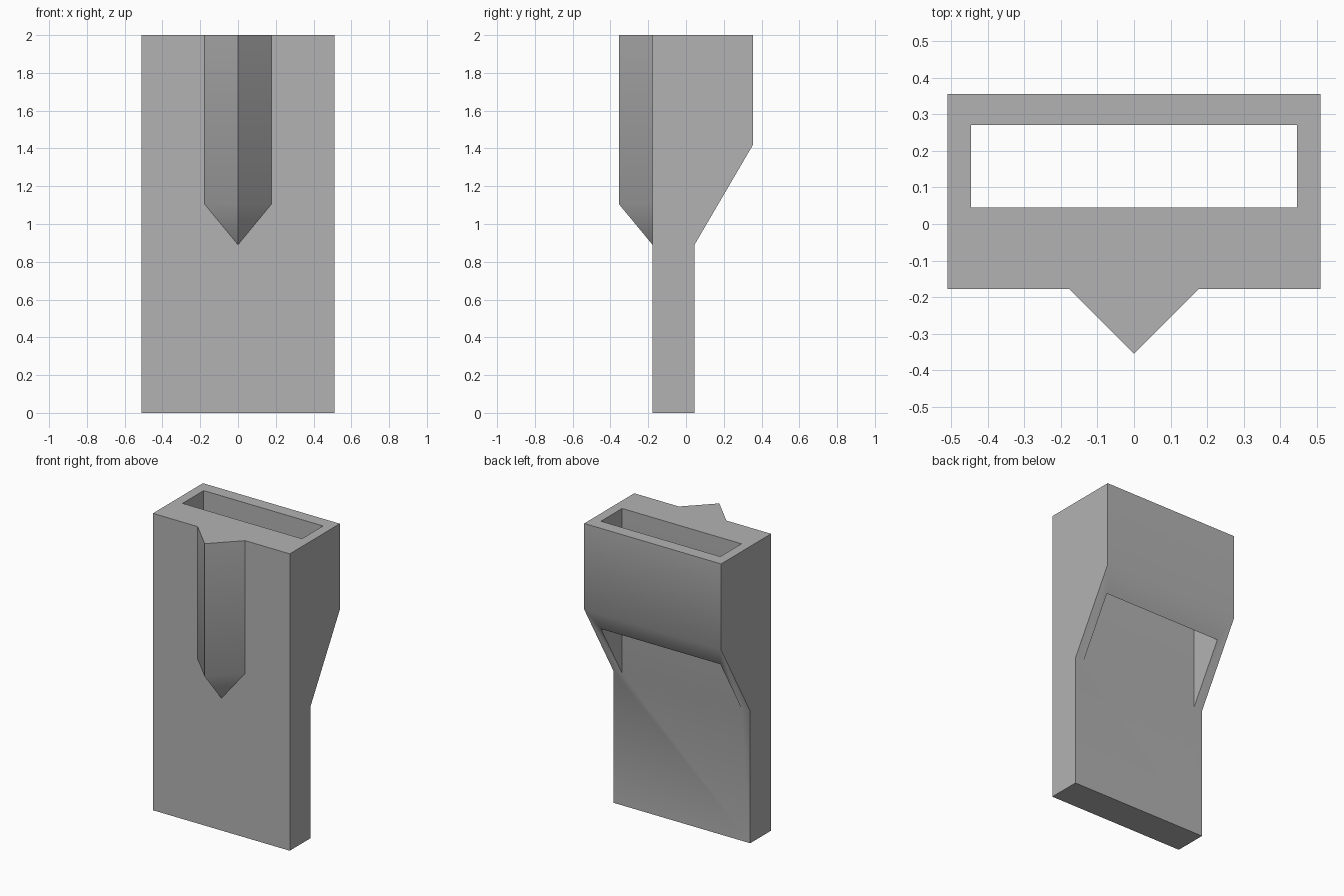
import bpy
import bmesh
import math

HALF_W, FRONT, STEP, BACK = 0.51, -0.177, 0.045, 0.355
TOP, SLOPE_LOW, SLOPE_HIGH = 2.0, 0.89, 1.42

cube = bpy.data.objects.get("Cube")
if cube:
    bpy.data.objects.remove(cube, do_unlink=True)

grey = bpy.data.materials.new("plain grey")
grey.use_nodes = True
colour = (0.45, 0.45, 0.45, 1)
grey.diffuse_color = colour
grey.node_tree.nodes["Principled BSDF"].inputs["Base Color"].default_value = colour


def add_object(name, bm):
    bmesh.ops.recalc_face_normals(bm, faces=bm.faces)
    mesh = bpy.data.meshes.new(name)
    bm.to_mesh(mesh)
    bm.free()
    mesh.materials.append(grey)
    obj = bpy.data.objects.new(name, mesh)
    bpy.context.collection.objects.link(obj)
    return obj


def extrude_profile(name, profile, half_width):
    """Side profile of (y, z) points extruded across x."""
    bm = bmesh.new()
    face = bm.faces.new([bm.verts.new((-half_width, y, z)) for y, z in profile])
    new = bmesh.ops.extrude_face_region(bm, geom=[face])["geom"]
    verts = [v for v in new if isinstance(v, bmesh.types.BMVert)]
    bmesh.ops.translate(bm, verts=verts, vec=(2 * half_width, 0, 0))
    return add_object(name, bm)


def smooth(obj):
    bpy.ops.object.select_all(action="DESELECT")
    bpy.context.view_layer.objects.active = obj
    obj.select_set(True)
    bpy.ops.object.shade_smooth_by_angle(angle=math.radians(40))


# Back plate with the thick sloped socket at its top
body = extrude_profile("socket_body", [
    (FRONT, 0), (STEP, 0), (STEP, SLOPE_LOW), (BACK, SLOPE_HIGH),
    (BACK, TOP), (FRONT, TOP)], HALF_W)

# Slot running down through the socket and out of the slope
cutter = extrude_profile("slot_cutter", [
    (STEP, SLOPE_LOW), (0.27, SLOPE_LOW), (0.27, TOP + 0.2), (STEP, TOP + 0.2)], 0.445)
cutter.hide_render = True
cutter.hide_set(True)
cut = body.modifiers.new("slot", "BOOLEAN")
cut.operation = "DIFFERENCE"
cut.solver = "EXACT"
cut.object = cutter
bpy.context.view_layer.objects.active = body
bpy.ops.object.modifier_apply(modifier=cut.name)
bpy.data.objects.remove(cutter, do_unlink=True)
smooth(body)

# Pointed ridge on the front
bm = bmesh.new()
for z in (1.105, TOP):
    for x, y in ((-0.177, FRONT), (0, -BACK), (0.177, FRONT)):
        bm.verts.new((x, y, z))
bm.verts.new((0, FRONT, SLOPE_LOW))
bmesh.ops.convex_hull(bm, input=bm.verts)
bmesh.ops.dissolve_limit(bm, angle_limit=0.02, verts=bm.verts, edges=bm.edges)
smooth(add_object("front_ridge", bm))
